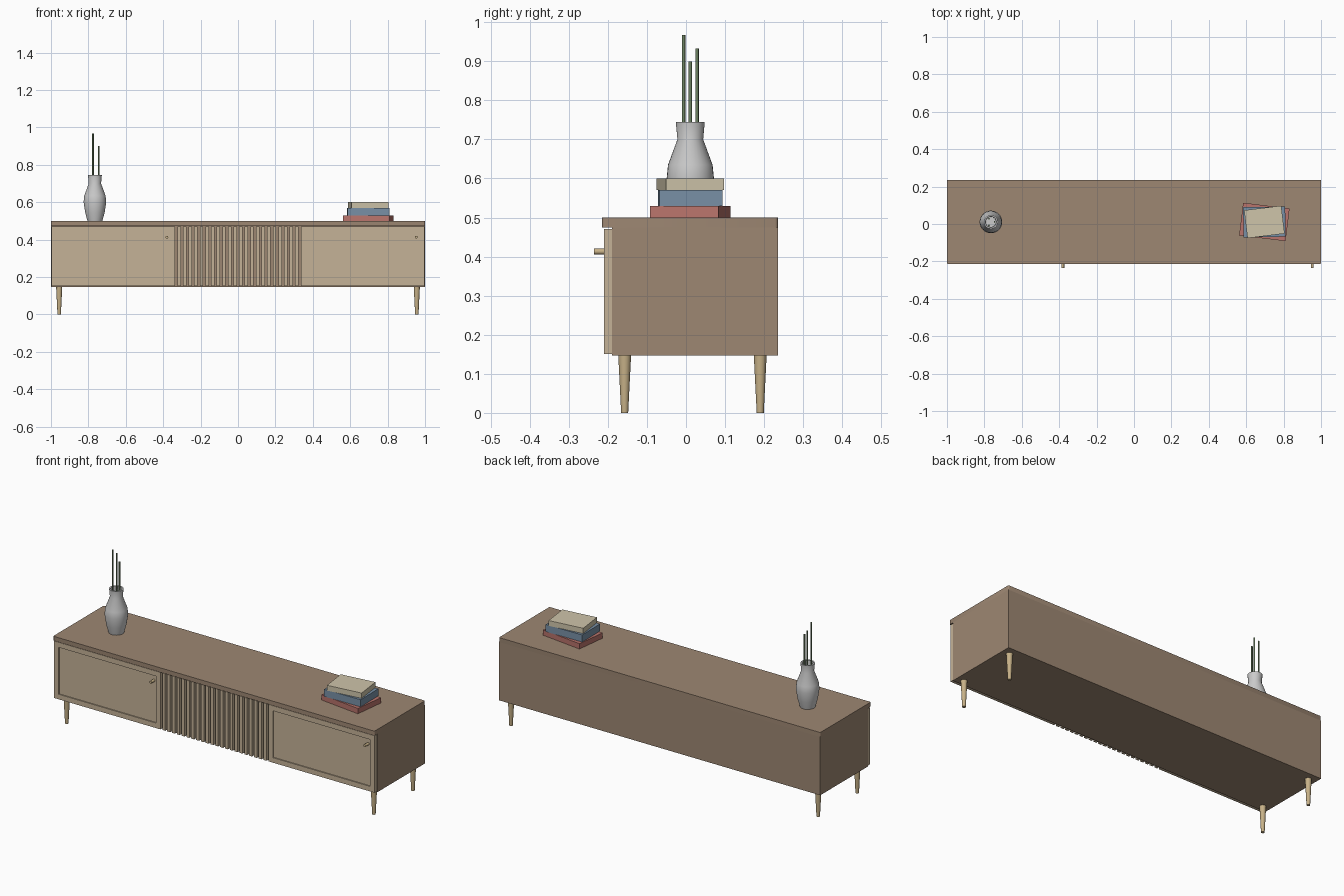
import bpy, bmesh, math
from mathutils import Matrix

if "Cube" in bpy.data.objects:
    bpy.data.objects.remove(bpy.data.objects["Cube"])


def mat(name, r, g, b):
    m = bpy.data.materials.new(name)
    m.diffuse_color = tuple((c / 255) ** 2.2 for c in (r, g, b)) + (1,)
    m.use_nodes = True
    m.node_tree.nodes["Principled BSDF"].inputs["Base Color"].default_value = m.diffuse_color
    return m


WALNUT = mat("walnut", 156, 134, 114)
OAK = mat("oak", 196, 177, 150)
LEG = mat("pale_wood", 198, 176, 135)
CERAMIC = mat("ceramic", 215, 215, 213)
GREEN = mat("stem_green", 108, 130, 98)
RED = mat("book_red", 184, 116, 108)
BLUE = mat("book_blue", 120, 143, 165)
CREAM = mat("book_cream", 205, 195, 168)


def finish(bm, name, material, smooth=False):
    me = bpy.data.meshes.new(name)
    bmesh.ops.recalc_face_normals(bm, faces=bm.faces[:])
    bm.to_mesh(me)
    bm.free()
    ob = bpy.data.objects.new(name, me)
    bpy.context.collection.objects.link(ob)
    me.materials.append(material)
    if smooth:
        bpy.ops.object.select_all(action='DESELECT')
        ob.select_set(True)
        bpy.context.view_layer.objects.active = ob
        bpy.ops.object.shade_smooth_by_angle(angle=math.radians(40))
    return ob


def box_bm(lo, hi):
    bm = bmesh.new()
    size = [b - a for a, b in zip(lo, hi)]
    mid = [(a + b) / 2 for a, b in zip(lo, hi)]
    bmesh.ops.create_cube(bm, size=1, matrix=Matrix.Translation(mid) @ Matrix.Diagonal((*size, 1)))
    return bm


def box(name, lo, hi, material):
    return finish(box_bm(lo, hi), name, material)


def cylinder(name, mid, r1, r2, depth, material, rot=Matrix(), sides=24):
    bm = bmesh.new()
    bmesh.ops.create_cone(bm, cap_ends=True, segments=sides, radius1=r1, radius2=r2,
                          depth=depth, matrix=Matrix.Translation(mid) @ rot)
    return finish(bm, name, material, True)


# Cabinet body
box("cabinet_body", (-1, -0.19, 0.147), (1, 0.235, 0.475), WALNUT)

# Top board with softened vertical corners
bm = box_bm((-1, -0.215, 0.475), (1, 0.235, 0.5))
corners = [e for e in bm.edges if abs(e.verts[0].co.z - e.verts[1].co.z) > 0.01]
bmesh.ops.bevel(bm, geom=corners, offset=0.007, segments=3, affect='EDGES', profile=0.5)
finish(bm, "top_board", WALNUT, True)

# Doors with recessed panels, and their knobs
for side, x0, x1, knob_x in (("left", -0.998, -0.336, -0.38), ("right", 0.336, 0.998, 0.953)):
    bm = box_bm((x0, -0.21, 0.151), (x1, -0.19, 0.471))
    front = min(bm.faces, key=lambda f: f.calc_center_median().y)
    bmesh.ops.inset_region(bm, faces=[front], thickness=0.04)
    inner = bmesh.ops.extrude_discrete_faces(bm, faces=[front])["faces"][0]
    for v in inner.verts:
        v.co.y += 0.006
    finish(bm, side + "_door", OAK)
    cylinder(side + "_knob", (knob_x, -0.219, 0.413), 0.0075, 0.0075, 0.032, LEG,
             Matrix.Rotation(math.pi / 2, 4, 'X'), 16)

# Slatted centre panel
COUNT = 22
pitch = 0.66 / COUNT
for i in range(COUNT):
    x = -0.33 + pitch * (i + 0.5)
    box(f"slat_{i + 1}", (x - 0.009, -0.21, 0.151), (x + 0.009, -0.19, 0.471), OAK)

# Tapered legs
for sx, side in ((-1, "left"), (1, "right")):
    for y, end in ((-0.157, "front"), (0.19, "back")):
        cylinder(f"{end}_{side}_leg", (sx * 0.956, y, 0.0745), 0.009, 0.0165, 0.149, LEG)

# Vase, a lathed hollow profile
VX, VY = -0.765, 0.011
profile = [(0, 0.5), (0.04, 0.5), (0.052, 0.545), (0.0605, 0.6), (0.057, 0.635), (0.033, 0.7),
           (0.037, 0.745), (0.029, 0.745), (0.027, 0.7), (0.027, 0.69), (0, 0.69)]
bm = bmesh.new()
vs = [bm.verts.new((VX + r, VY, z)) for r, z in profile]
es = [bm.edges.new(p) for p in zip(vs, vs[1:])]
bmesh.ops.spin(bm, geom=vs + es, cent=(VX, VY, 0), axis=(0, 0, 1), angle=math.tau, steps=32)
bmesh.ops.remove_doubles(bm, verts=bm.verts[:], dist=1e-5)
finish(bm, "vase", CERAMIC, True)

# Stems in the vase
for i, top in enumerate((0.9, 0.933, 0.967)):
    a = i * math.tau / 3
    cylinder(f"stem_{i + 1}", (VX + 0.02 * math.cos(a), VY + 0.02 * math.sin(a), (0.69 + top) / 2),
             0.0045, 0.0045, top - 0.69, GREEN, sides=10)

# Stack of books
for name, w, d, z0, z1, turn, m in (("bottom_book", 0.25, 0.176, 0.5, 0.53, -7, RED),
                                    ("middle_book", 0.225, 0.161, 0.53, 0.57, 1, BLUE),
                                    ("top_book", 0.2, 0.15, 0.57, 0.6, 7, CREAM)):
    bm = box_bm((-w / 2, -d / 2, z0), (w / 2, d / 2, z1))
    bm.transform(Matrix.Translation((0.697, 0.011, 0)) @ Matrix.Rotation(math.radians(turn), 4, 'Z'))
    finish(bm, name, m)
